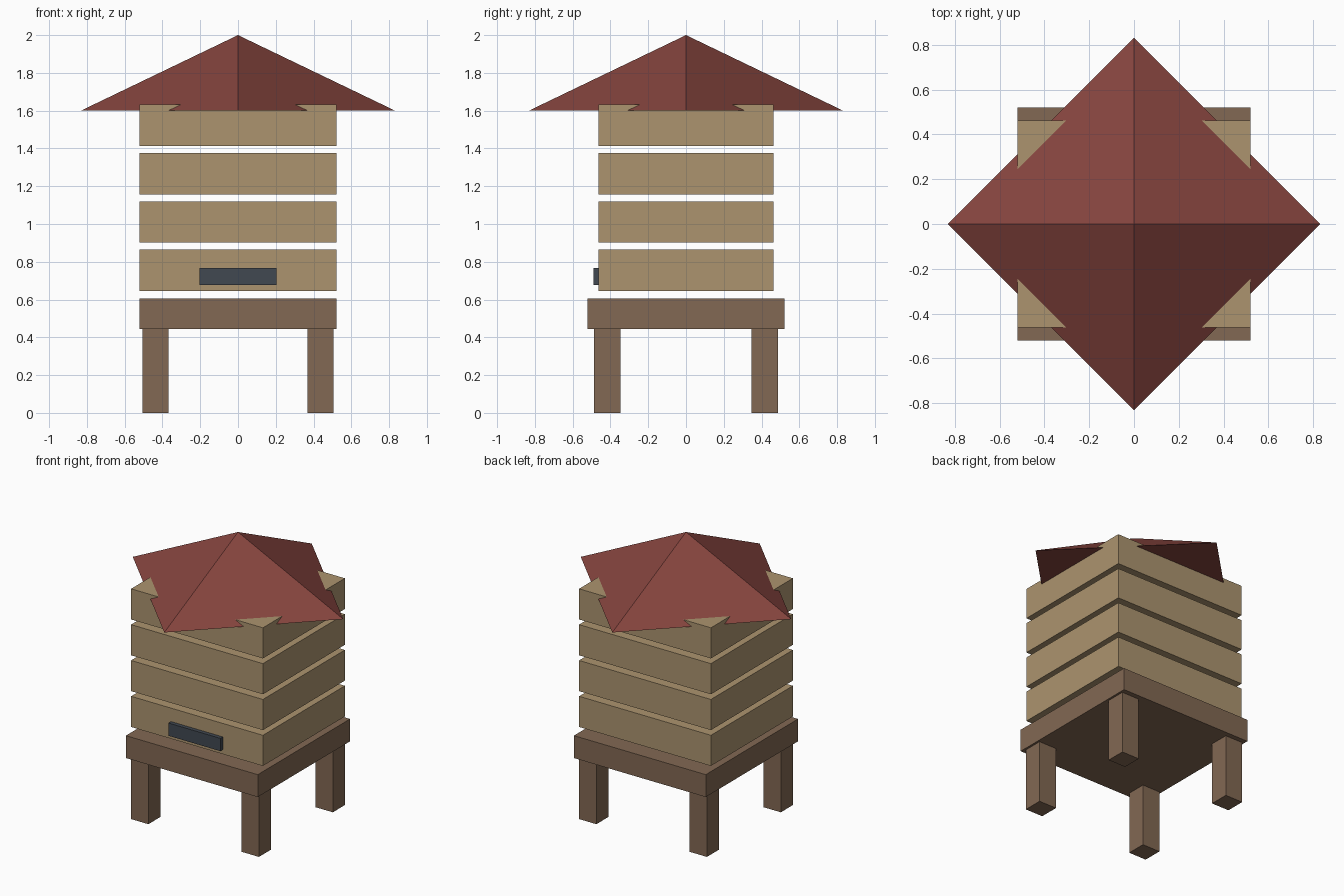
import bpy
import math

if "Cube" in bpy.data.objects:
    bpy.data.objects.remove(bpy.data.objects["Cube"])


def material(name, srgb):
    m = bpy.data.materials.new(name)
    lin = [((c / 255 + 0.055) / 1.055) ** 2.4 for c in srgb]
    m.diffuse_color = (*lin, 1)
    m.use_nodes = True
    m.node_tree.nodes["Principled BSDF"].inputs["Base Color"].default_value = m.diffuse_color
    return m


HIVE = material("pale timber", (172, 148, 111))
STAND = material("brown timber", (130, 104, 83))
ROOF = material("red roof", (133, 68, 62))
DARK = material("dark slate", (65, 72, 81))


def box(name, x, y, z, mat):
    """Box from (min, max) ranges on each axis."""
    bpy.ops.mesh.primitive_cube_add(
        size=1, location=[(a + b) / 2 for a, b in (x, y, z)])
    ob = bpy.context.object
    ob.name = name
    ob.scale = [b - a for a, b in (x, y, z)]
    bpy.ops.object.transform_apply(location=False, rotation=False, scale=True)
    ob.data.materials.append(mat)
    return ob


# Stand: square slab on four legs
box("stand_slab", (-0.521, 0.521), (-0.521, 0.521), (0.445, 0.605), STAND)
for side, sx in (("left", -1), ("right", 1)):
    for end, sy in (("front", -1), ("back", 1)):
        cx, cy = sx * 0.437, sy * 0.417
        box(f"{end}_{side}_leg", (cx - 0.069, cx + 0.069),
            (cy - 0.069, cy + 0.069), (0, 0.445), STAND)

# Four stacked hive boxes with open gaps between them
for i in range(4):
    z = 0.645 + i * 0.256
    box(f"hive_box_{i + 1}", (-0.521, 0.521), (-0.463, 0.463),
        (z, z + 0.219), HIVE)

# Entrance block on the front of the lowest box
box("entrance", (-0.205, 0.205), (-0.491, -0.435), (0.677, 0.768), DARK)

# Pyramid roof with corners on the axes
bpy.ops.mesh.primitive_cone_add(vertices=4, radius1=0.832, radius2=0,
                                depth=0.4, location=(0, 0, 1.8))
roof = bpy.context.object
roof.name = "roof"
roof.data.materials.append(ROOF)
